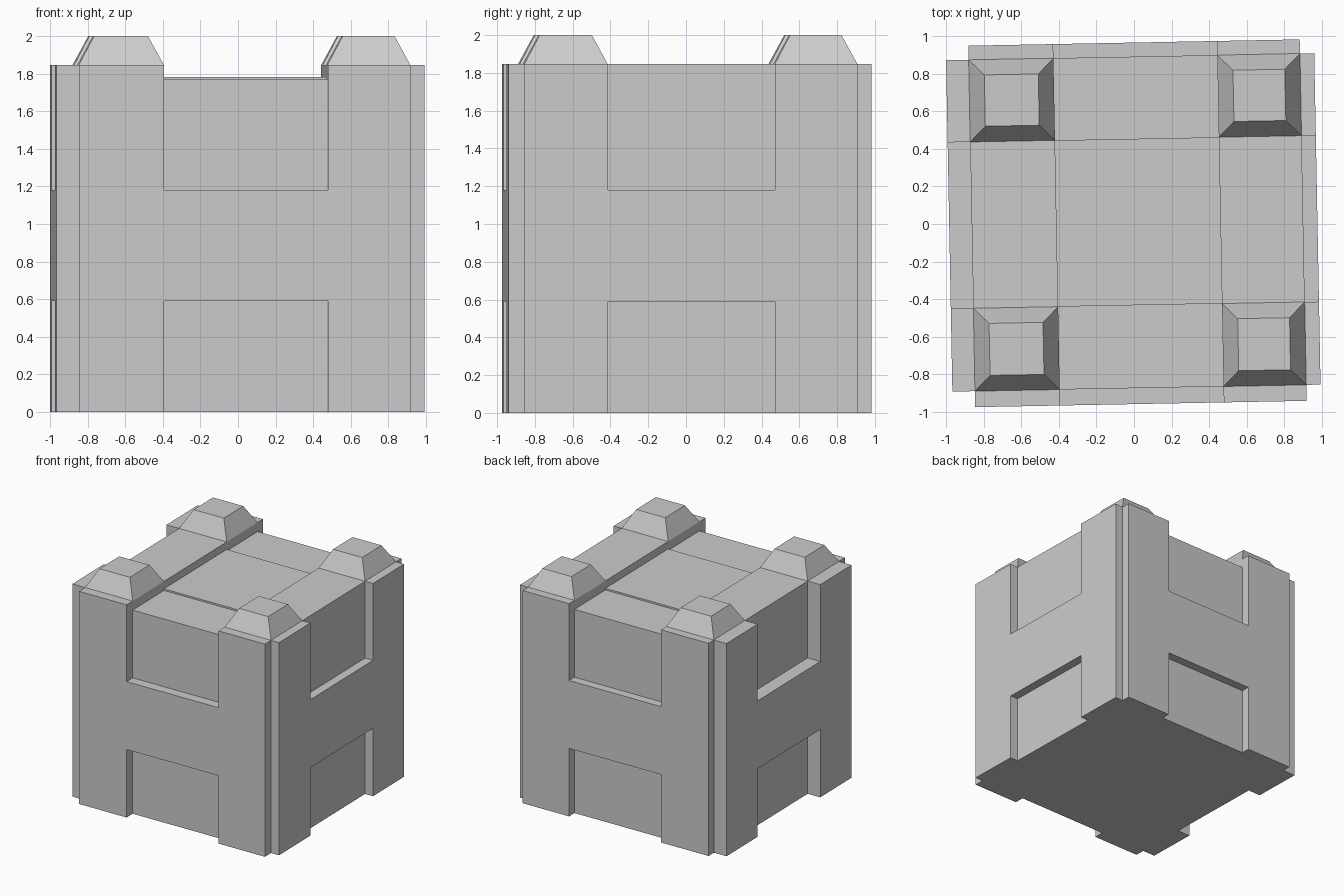
import bpy, bmesh
from mathutils import Matrix

cube = bpy.data.objects.get("Cube")
if cube:
    bpy.data.objects.remove(cube, do_unlink=True)

grey = bpy.data.materials.new("stone grey")
grey.use_nodes = True
colour = (0.6, 0.6, 0.6, 1)
grey.diffuse_color = colour
grey.node_tree.nodes["Principled BSDF"].inputs["Base Color"].default_value = colour

# Core limits, inner edges of the corner posts, and outer panel faces
X0, X1, Y0, Y1 = -0.863, 0.90, -0.873, 0.89
XA, XB, YA, YB = -0.412, 0.46, -0.432, 0.453
LEFT, RIGHT, FRONT, BACK = -0.983, 0.976, -0.958, 0.965
TOP, GROOVE, SLAB = 1.847, 1.768, 1.782
BAND_LOW, BAND_HIGH = 0.59, 1.18
TURN = Matrix.Rotation(0.019, 4, "Z")  # the whole block sits slightly turned


def finish(name, bm):
    bmesh.ops.recalc_face_normals(bm, faces=bm.faces)
    bm.transform(TURN)
    mesh = bpy.data.meshes.new(name)
    bm.to_mesh(mesh)
    bm.free()
    mesh.materials.append(grey)
    obj = bpy.data.objects.new(name, mesh)
    bpy.context.collection.objects.link(obj)


def prism(name, profile, axis, start, end):
    """Extrude a (u, z) profile along the x or y axis."""
    bm = bmesh.new()
    place = (lambda u, z, t: (t, u, z)) if axis == "x" else (lambda u, z, t: (u, t, z))
    face = bm.faces.new([bm.verts.new(place(u, z, start)) for u, z in profile])
    out = bmesh.ops.extrude_face_region(bm, geom=[face])["geom"]
    moved = [v for v in out if isinstance(v, bmesh.types.BMVert)]
    bmesh.ops.translate(bm, verts=moved, vec=place(0, 0, end - start))
    finish(name, bm)


def h_profile(a, b, c, d):
    """Two posts joined by a cross band."""
    return [(a, 0), (b, 0), (b, BAND_LOW), (c, BAND_LOW), (c, 0), (d, 0),
            (d, TOP), (c, TOP), (c, BAND_HIGH), (b, BAND_HIGH), (b, TOP), (a, TOP)]


# Core with a shallow groove running front to back
prism("core", [(X0, 0), (X1, 0), (X1, TOP), (XB, TOP), (XB, GROOVE),
               (XA, GROOVE), (XA, TOP), (X0, TOP)], "y", Y0, Y1)

# Thin slab in the middle of the groove
prism("top_slab", [(XA, GROOVE), (XB, GROOVE), (XB, SLAB), (XA, SLAB)], "y", YA, YB)

# H-shaped panels on the four sides
for name, inner, outer in (("front_panel", Y0, FRONT), ("back_panel", Y1, BACK)):
    prism(name, h_profile(X0, XA, XB, X1), "y", inner, outer)
for name, inner, outer in (("right_panel", X0, LEFT), ("left_panel", X1, RIGHT)):
    prism(name, h_profile(Y0, YA, YB, Y1), "x", inner, outer)

# Tapered caps on the four corners
INSET = 0.082
for side, xa, xb in (("right", X0, XA), ("left", XB, X1)):
    for end, ya, yb in (("front", Y0, YA), ("back", YB, Y1)):
        bm = bmesh.new()
        rings = [[bm.verts.new(p) for p in (
            (xa + i, ya + i, z), (xb - i, ya + i, z),
            (xb - i, yb - i, z), (xa + i, yb - i, z))]
            for i, z in ((0, TOP), (INSET, 2))]
        for ring in rings:
            bm.faces.new(ring)
        for k in range(4):
            n = (k + 1) % 4
            bm.faces.new((rings[0][k], rings[0][n], rings[1][n], rings[1][k]))
        finish(f"{end}_{side}_cap", bm)
